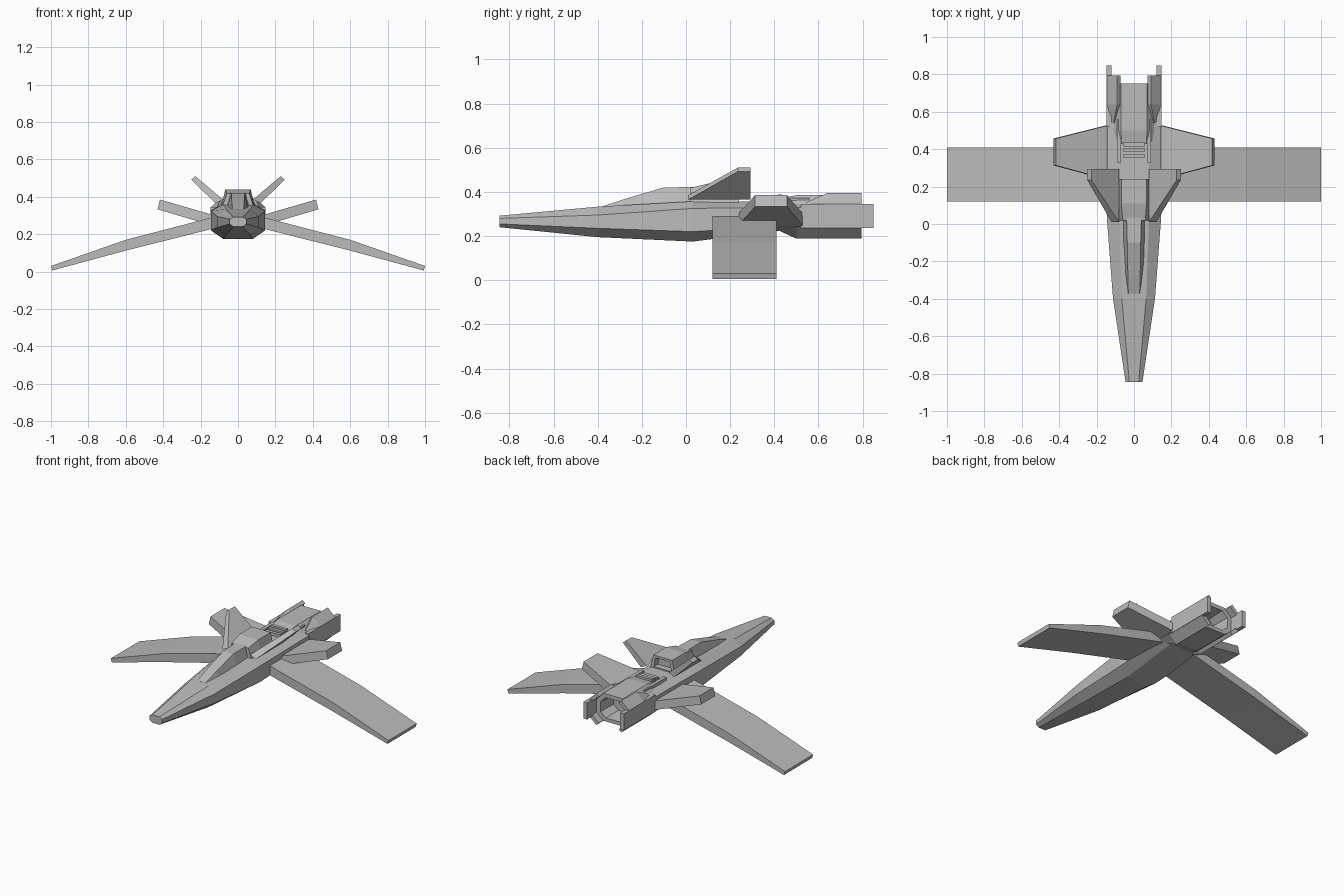
import bpy
import bmesh

cube = bpy.data.objects.get("Cube")
if cube:
    bpy.data.objects.remove(cube, do_unlink=True)

grey = bpy.data.materials.new("hull grey")
grey.use_nodes = True
colour = (0.5, 0.5, 0.5, 1)
grey.diffuse_color = colour
grey.node_tree.nodes["Principled BSDF"].inputs["Base Color"].default_value = colour


def loft(name, rings, mirror=False):
    """Skin matching rings of points and cap both ends."""
    bm = bmesh.new()
    loops = [[bm.verts.new(p) for p in ring] for ring in rings]
    n = len(loops[0])
    for a, b in zip(loops, loops[1:]):
        for i in range(n):
            j = (i + 1) % n
            bm.faces.new((a[i], a[j], b[j], b[i]))
    bm.faces.new(loops[0])
    bm.faces.new(loops[-1])
    bmesh.ops.recalc_face_normals(bm, faces=bm.faces)
    mesh = bpy.data.meshes.new(name)
    bm.to_mesh(mesh)
    bm.free()
    mesh.materials.append(grey)
    obj = bpy.data.objects.new(name, mesh)
    bpy.context.collection.objects.link(obj)
    if mirror:
        obj.modifiers.new("Mirror", "MIRROR").use_mirror_merge = False
    return obj


def octagon(y, side, flat, bottom, low, high, top):
    right = [(flat, bottom), (side, low), (side, high), (flat, top)]
    left = [(-x, z) for x, z in reversed(right)]
    return [(x, y, z) for x, z in right + left]


def trapezoid(y, base, top, z0, z1):
    return [(-base, y, z0), (base, y, z0), (top, y, z1), (-top, y, z1)]


def along_y(y, profile):
    return [(x, y, z) for x, z in profile]


def box(name, x0, x1, y0, y1, z0, z1, mirror=False):
    profile = [(x0, z0), (x1, z0), (x1, z1), (x0, z1)]
    return loft(name, [along_y(y0, profile), along_y(y1, profile)], mirror)


# Faceted fuselage from nose to engine
loft("fuselage", [
    octagon(-0.845, 0.045, 0.025, 0.24, 0.255, 0.28, 0.292),
    octagon(-0.4, 0.112, 0.065, 0.195, 0.235, 0.295, 0.333),
    octagon(0.03, 0.145, 0.08, 0.175, 0.22, 0.325, 0.357),
    octagon(0.43, 0.145, 0.08, 0.225, 0.245, 0.33, 0.357),
    octagon(0.53, 0.145, 0.08, 0.225, 0.245, 0.33, 0.357),
    octagon(0.63, 0.115, 0.07, 0.225, 0.245, 0.33, 0.357)])

# Hollow engine with an open rear nozzle
loft("engine", [
    octagon(0.43, 0.11, 0.065, 0.225, 0.245, 0.335, 0.372),
    octagon(0.5, 0.118, 0.07, 0.205, 0.245, 0.335, 0.385),
    octagon(0.75, 0.118, 0.07, 0.205, 0.245, 0.335, 0.385),
    octagon(0.75, 0.09, 0.052, 0.228, 0.258, 0.325, 0.36),
    octagon(0.6, 0.08, 0.045, 0.235, 0.265, 0.318, 0.35)])

# Sloped canopy and raised cabin with a recessed rear
loft("canopy", [
    trapezoid(-0.375, 0.045, 0.03, 0.3, 0.335),
    trapezoid(-0.27, 0.06, 0.033, 0.3, 0.37),
    trapezoid(-0.1, 0.063, 0.036, 0.32, 0.42),
    trapezoid(0.05, 0.065, 0.04, 0.33, 0.422)])
loft("cabin", [
    trapezoid(0.02, 0.085, 0.06, 0.345, 0.418),
    trapezoid(0.11, 0.09, 0.068, 0.345, 0.44),
    trapezoid(0.24, 0.09, 0.068, 0.345, 0.44),
    trapezoid(0.24, 0.062, 0.052, 0.365, 0.425),
    trapezoid(0.2, 0.062, 0.052, 0.365, 0.425)])

# Deck rails and stepped vents behind the cabin
box("deck_rail", 0.07, 0.092, 0.33, 0.56, 0.34, 0.372, mirror=True)
for i in range(3):
    y = 0.355 + 0.03 * i
    box(f"vent_slat_{i + 1}", -0.055, 0.055, y, y + 0.02, 0.345, 0.375 + 0.006 * i)

# Drooping main wings, thinner toward the tips
loft("main_wing", [
    [(x0, 0.12, z0), (x0, 0.41, z0), (x1, 0.41, z1), (x1, 0.12, z1)]
    for x0, z0, x1, z1 in [(0.1, 0.238, 0.11, 0.297),
                           (0.59, 0.115, 0.6, 0.17),
                           (0.993, 0.006, 1.0, 0.03)]], mirror=True)

# Short upswept rear wings
loft("rear_wing", [
    [(x0, y0, z0), (x0, y1, z0), (x1, y1, z1), (x1, y0, z1)]
    for x0, z0, x1, z1, y0, y1 in [(0.1, 0.235, 0.09, 0.29, 0.225, 0.54),
                                   (0.43, 0.333, 0.417, 0.385, 0.313, 0.457)]],
     mirror=True)

# Swept tail fins leaning outward
loft("tail_fin", [
    [(x0, y0, z0), (x0, 0.293, z0), (x1, 0.293, z1), (x1, y0, z1)]
    for x0, z0, x1, z1, y0 in [(0.12, 0.365, 0.08, 0.385, 0.01),
                               (0.25, 0.492, 0.228, 0.51, 0.235)]], mirror=True)

# Armour shell around the engine: upper, side and lower plates
upper = [(0.145, 0.345), (0.09, 0.395), (0.072, 0.378), (0.12, 0.335)]
lower = [(x, 0.583 - z) for x, z in upper]
upper_start = [(0.122, 0.335), (0.11, 0.35), (0.1, 0.345), (0.11, 0.33)]
lower_start = [(0.145, 0.24), (0.1, 0.225), (0.095, 0.235), (0.12, 0.25)]
loft("upper_engine_plate", [along_y(0.54, upper_start), along_y(0.64, upper),
                            along_y(0.795, upper)], mirror=True)
loft("lower_engine_plate", [along_y(0.42, lower_start), along_y(0.5, lower),
                            along_y(0.795, lower)], mirror=True)
box("side_engine_plate", 0.12, 0.146, 0.52, 0.848, 0.237, 0.345, mirror=True)
